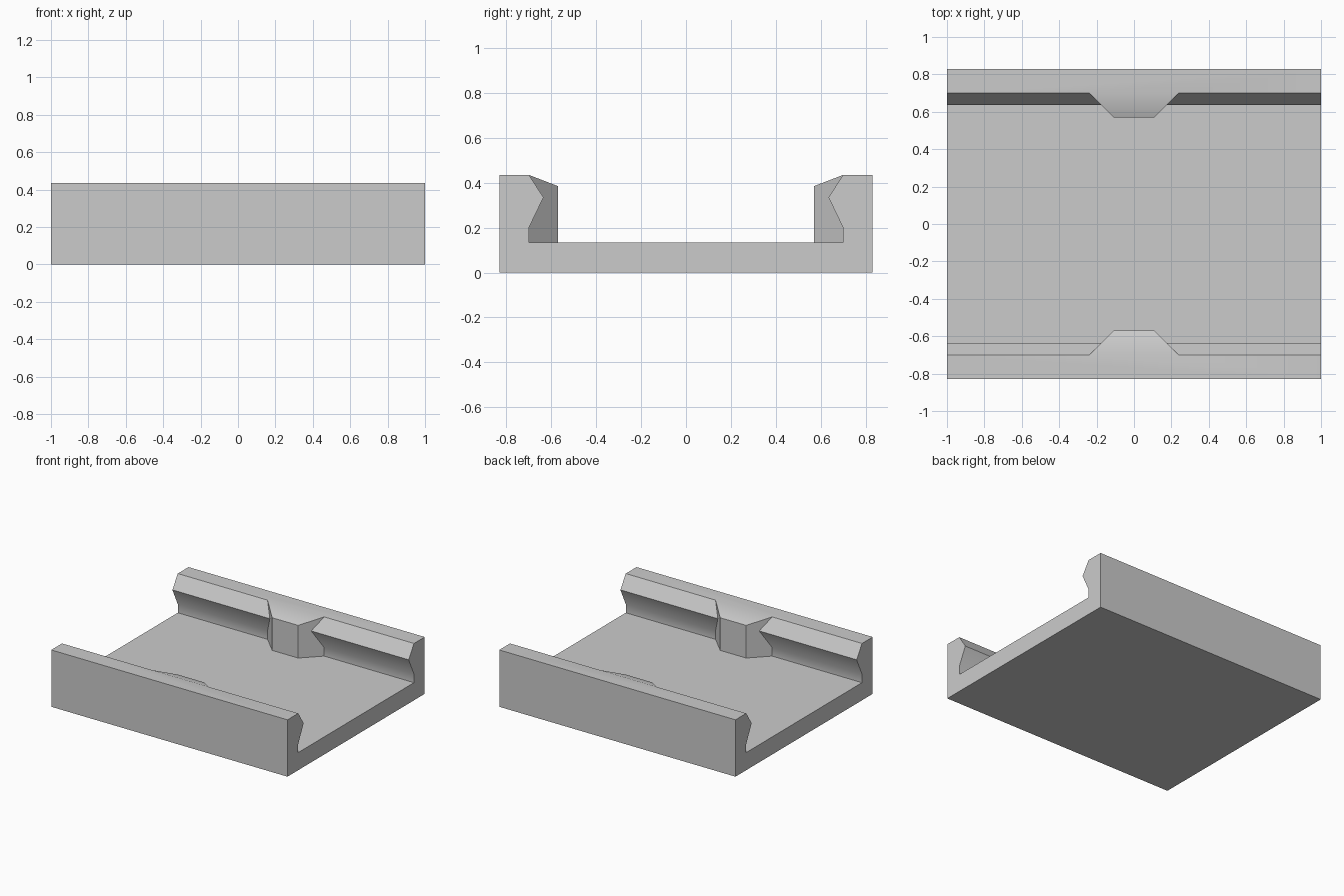
import bpy
import bmesh
import math

cube = bpy.data.objects.get("Cube")
if cube:
    bpy.data.objects.remove(cube, do_unlink=True)

# Single grey material
grey = bpy.data.materials.new("plain grey")
grey.use_nodes = True
color = (0.6, 0.6, 0.6, 1)
grey.diffuse_color = color
grey.node_tree.nodes["Principled BSDF"].inputs["Base Color"].default_value = color


def add_object(name, bm):
    bmesh.ops.recalc_face_normals(bm, faces=bm.faces)
    mesh = bpy.data.meshes.new(name)
    bm.to_mesh(mesh)
    bm.free()
    mesh.materials.append(grey)
    obj = bpy.data.objects.new(name, mesh)
    bpy.context.collection.objects.link(obj)
    return obj


# Channel: half cross-section (y, z), mirrored and extruded along x
TOP, FLOOR, LIP = 0.435, 0.135, 0.70
half = [(0.83, 0), (0.83, TOP), (LIP, TOP), (0.635, 0.335), (LIP, 0.20), (LIP, FLOOR)]
profile = half + [(-y, z) for y, z in reversed(half)]
bm = bmesh.new()
face = bm.faces.new([bm.verts.new((-1, y, z)) for y, z in profile])
end = bmesh.ops.extrude_face_region(bm, geom=[face], use_keep_orig=True)
bmesh.ops.translate(bm, vec=(2, 0, 0),
                    verts=[v for v in end["geom"] if isinstance(v, bmesh.types.BMVert)])
channel = add_object("channel_tray", bm)


# Tapered centre stop on each rail, sunk into the tray for a clean union
def add_stop(name, side):
    rings = [(0.24, LIP, TOP), (0.11, 0.57, 0.385), (0.30, 0.76, 0.07), (0.11, 0.57, 0.07)]
    bm = bmesh.new()
    for x, y, z in rings:
        for s in (-1, 1):
            bm.verts.new((s * x, side * y, z))
    bmesh.ops.convex_hull(bm, input=bm.verts)
    bmesh.ops.dissolve_limit(bm, angle_limit=0.01, verts=bm.verts, edges=bm.edges)
    return add_object(name, bm)


bpy.context.view_layer.objects.active = channel
for name, side in (("front_stop", -1), ("back_stop", 1)):
    stop = add_stop(name, side)
    union = channel.modifiers.new(name, 'BOOLEAN')
    union.operation = 'UNION'
    union.solver = 'EXACT'
    union.object = stop
    bpy.ops.object.modifier_apply(modifier=union.name)
    bpy.data.objects.remove(stop, do_unlink=True)

# Soft shading over the shallow bends only
bpy.ops.object.select_all(action='DESELECT')
channel.select_set(True)
bpy.ops.object.shade_smooth_by_angle(angle=math.radians(30))
